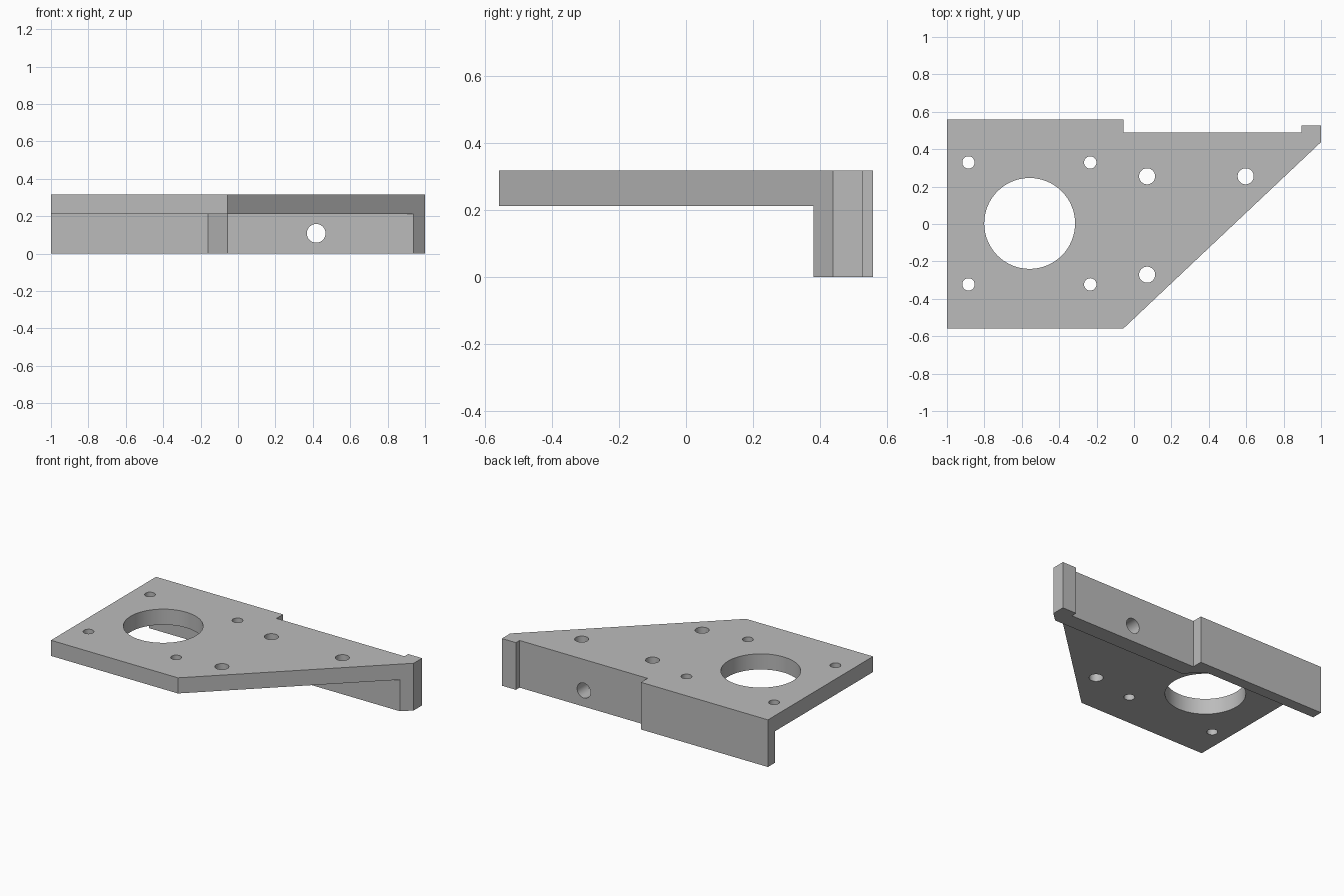
import bpy
import bmesh
import math
from mathutils import Matrix

cube = bpy.data.objects.get("Cube")
if cube:
    bpy.data.objects.remove(cube, do_unlink=True)

TOP, PLATE_BOTTOM = 0.317, 0.212


def add_object(name, bm):
    bmesh.ops.recalc_face_normals(bm, faces=bm.faces)
    mesh = bpy.data.meshes.new(name)
    bm.to_mesh(mesh)
    bm.free()
    obj = bpy.data.objects.new(name, mesh)
    bpy.context.collection.objects.link(obj)
    return obj


def prism(name, outline, z0, z1):
    bm = bmesh.new()
    base = bm.faces.new([bm.verts.new((x, y, z0)) for x, y in outline])
    new = bmesh.ops.extrude_face_region(bm, geom=[base])["geom"]
    verts = [v for v in new if isinstance(v, bmesh.types.BMVert)]
    bmesh.ops.translate(bm, verts=verts, vec=(0, 0, z1 - z0))
    return add_object(name, bm)


def drill(name, centre, radius, depth, tilt=0):
    bm = bmesh.new()
    matrix = Matrix.Translation(centre) @ Matrix.Rotation(tilt, 4, "X")
    bmesh.ops.create_cone(bm, cap_ends=True, segments=64, radius1=radius,
                          radius2=radius, depth=depth, matrix=matrix)
    return add_object(name, bm)


def cut(target, cutter):
    cutter.hide_render = True
    mod = target.modifiers.new("cut", "BOOLEAN")
    mod.operation = "DIFFERENCE"
    mod.solver = "EXACT"
    mod.object = cutter
    bpy.context.view_layer.objects.active = target
    bpy.ops.object.modifier_apply(modifier=mod.name)
    bpy.data.objects.remove(cutter, do_unlink=True)


# Solid block with the plate outline, stepped at the back
bracket = prism("mounting_bracket", [
    (-1, -0.558), (-0.056, -0.558), (1, 0.438), (1, 0.527), (0.896, 0.527),
    (0.896, 0.488), (-0.056, 0.488), (-0.056, 0.558), (-1, 0.558)], 0, TOP)

# Hollow beneath the plate, leaving the rear flange
cut(bracket, prism("pocket_cutter", [
    (-1.1, -0.7), (1.1, -0.7), (1.1, 0.38), (-0.056, 0.38),
    (-0.161, 0.485), (-1.1, 0.485)], -0.1, PLATE_BOTTOM))

# Motor opening, four corner screw holes, three larger mounting holes
holes = [(-0.558, 0.003, 0.243)]
holes += [(x, y, 0.033) for x in (-0.885, -0.234) for y in (-0.323, 0.329)]
holes += [(0.07, 0.255, 0.043), (0.597, 0.255, 0.043), (0.07, -0.271, 0.043)]
for x, y, r in holes:
    cut(bracket, drill("hole_cutter", (x, y, TOP), r, 0.4))

# Horizontal hole through the flange
cut(bracket, drill("flange_hole_cutter", (0.418, 0.45, 0.108), 0.05, 0.4, math.pi / 2))

# Plain grey metal
metal = bpy.data.materials.new("grey_metal")
metal.use_nodes = True
colour = (0.5, 0.5, 0.5, 1)
metal.diffuse_color = colour
metal.node_tree.nodes["Principled BSDF"].inputs["Base Color"].default_value = colour
bracket.data.materials.clear()
bracket.data.materials.append(metal)

bpy.ops.object.select_all(action="DESELECT")
bracket.select_set(True)
bpy.context.view_layer.objects.active = bracket
bpy.ops.object.shade_smooth_by_angle(angle=math.radians(30))
